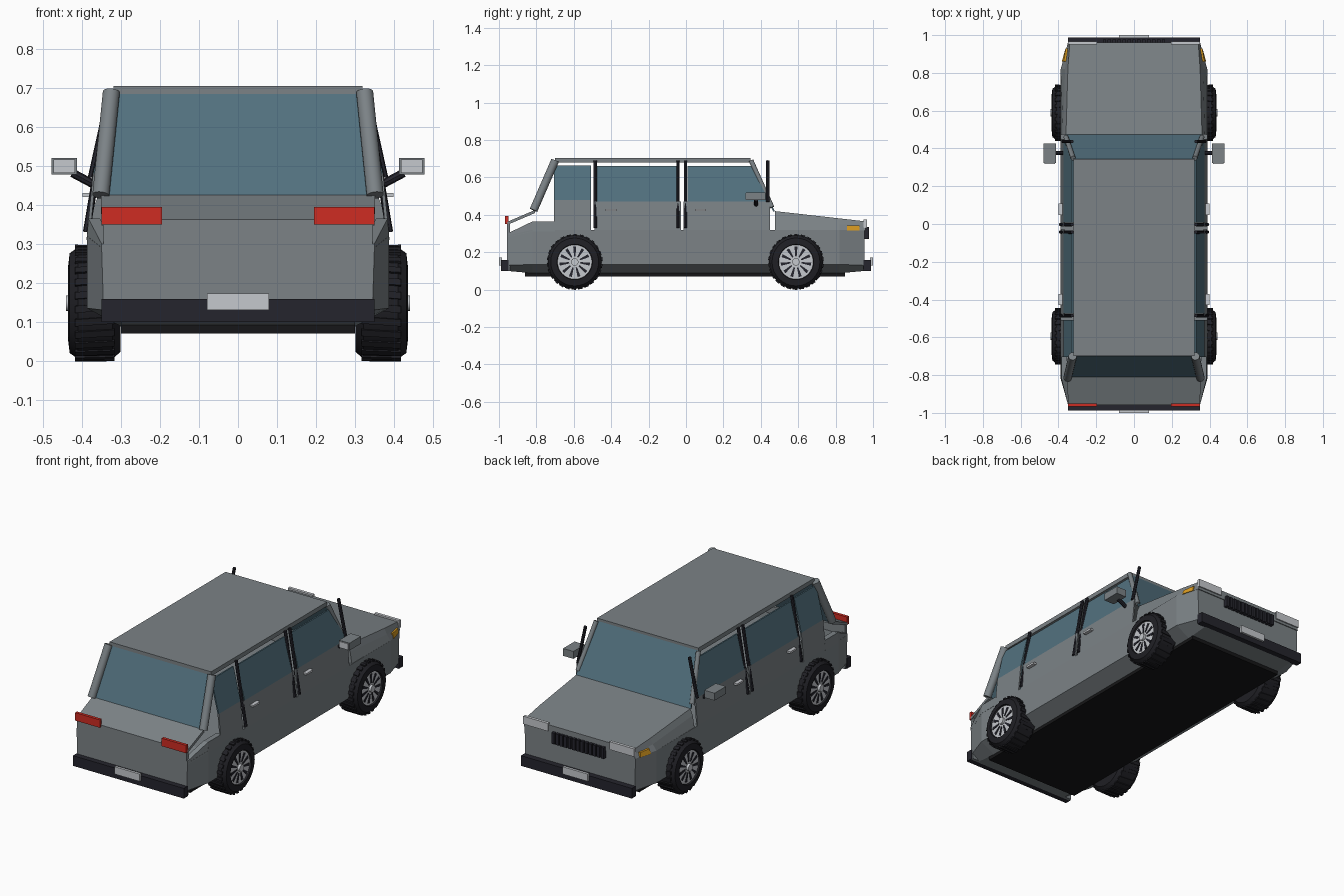
import bpy, bmesh, math
from mathutils import Vector, Matrix

if "Cube" in bpy.data.objects:
    bpy.data.objects.remove(bpy.data.objects["Cube"])


def material(name, r, g, b):
    m = bpy.data.materials.new(name)
    m.diffuse_color = (r, g, b, 1)
    m.use_nodes = True
    for n in m.node_tree.nodes:
        if n.type == "BSDF_PRINCIPLED":
            n.inputs["Base Color"].default_value = (r, g, b, 1)
    return m


PAINT = material("grey paint", .20, .225, .24)
GLASS = material("blue glass", .085, .165, .21)
TRIM = material("dark trim", .018, .018, .026)
RUBBER = material("tyre rubber", .014, .014, .018)
FLOOR = material("black floor", .008, .008, .009)
SILVER = material("silver", .56, .58, .61)
RED = material("red lens", .62, .025, .016)
AMBER = material("amber lens", .70, .33, .015)


def finish(name, bm, mat, smooth=False):
    bmesh.ops.recalc_face_normals(bm, faces=bm.faces)
    me = bpy.data.meshes.new(name)
    bm.to_mesh(me)
    bm.free()
    me.materials.append(mat)
    ob = bpy.data.objects.new(name, me)
    bpy.context.collection.objects.link(ob)
    if smooth:
        bpy.ops.object.select_all(action="DESELECT")
        ob.select_set(True)
        bpy.context.view_layer.objects.active = ob
        bpy.ops.object.shade_smooth_by_angle(angle=math.radians(35))
    return ob


def loft(name, rings, mat, closed=False, smooth=False):
    """Skin a row of equal rings, with caps unless the row closes on itself."""
    bm = bmesh.new()
    rows = [[bm.verts.new(p) for p in ring] for ring in rings]
    n = len(rows[0])
    pairs = list(zip(rows, rows[1:])) + ([(rows[-1], rows[0])] if closed else [])
    for a, b in pairs:
        for i in range(n):
            j = (i + 1) % n
            bm.faces.new((a[i], a[j], b[j], b[i]))
    if not closed:
        bm.faces.new(rows[0])
        bm.faces.new(rows[-1])
    return finish(name, bm, mat, smooth)


def box(name, x, y, z, mat):
    ring = lambda h: [(x[0], y[0], h), (x[1], y[0], h), (x[1], y[1], h), (x[0], y[1], h)]
    return loft(name, [ring(z[0]), ring(z[1])], mat)


def sheet(name, pts, depth, mat):
    """Thin solid from a polygon and a thickness vector."""
    d = Vector(depth)
    return loft(name, [pts, [Vector(p) + d for p in pts]], mat)


def rod(name, a, b, r, mat, sides=12):
    a, b = Vector(a), Vector(b)
    q = (b - a).to_track_quat("Z", "Y")
    circle = [q @ Vector((r * math.cos(t), r * math.sin(t), 0))
              for t in (2 * math.pi * i / sides for i in range(sides))]
    return loft(name, [[a + c for c in circle], [b + c for c in circle]], mat, smooth=sides > 8)


def hull(name, stations, mat):
    """Body volume from half cross-sections along y."""
    rings = []
    for y, half in stations:
        rings.append([(x, y, z) for x, z in half] + [(-x, y, z) for x, z in reversed(half)])
    return loft(name, rings, mat)


def wall(z):
    """Half width of the cabin side at a height."""
    if z < .47:
        return .388 - (z - .32) * .09
    return .3745 - (z - .47) * .24


# Lower body, engine cover and floor
hull("lower_body", [
    (-.955, [(.30, .10), (.345, .13), (.35, .29)]),
    (-.82, [(.30, .088), (.388, .135), (.388, .32)]),
    (.82, [(.30, .088), (.388, .135), (.388, .32)]),
    (.955, [(.30, .10), (.345, .13), (.35, .315)])], PAINT)
hull("hood", [
    (.475, [(.386, .32), (.375, .385), (.36, .42)]),
    (.82, [(.388, .32), (.365, .35), (.35, .381)]),
    (.96, [(.35, .315), (.346, .34), (.34, .365)])], PAINT)
box("floor_pan", (-.30, .30), (-.86, .85), (.07, .095), FLOOR)

# Tailgate, sloping deck and roof
box("tailgate", (-.345, .345), (-.957, -.94), (.10, .362), PAINT)
sheet("rear_deck", [(-.35, -.957, .362), (.35, -.957, .362), (.352, -.81, .425), (-.352, -.81, .425)],
      (0, .004, -.015), PAINT)
box("roof", (-.32, .32), (-.70, .345), (.68, .705), PAINT)

# Windscreen and rear window
sheet("windscreen", [(-.362, .475, .42), (.362, .475, .42), (.32, .345, .69), (-.32, .345, .69)],
      (0, -.008, -.004), GLASS)
sheet("rear_window", [(-.345, -.81, .425), (.345, -.81, .425), (.318, -.70, .685), (-.318, -.70, .685)],
      (0, .008, -.004), GLASS)

# Bumpers, plates and lamps at both ends
for end, s in (("rear", -1), ("front", 1)):
    box(end + "_bumper", (-.35, .35), (s * .95, s * .988), (.10, .158), TRIM)
    box(end + "_plate", (-.08, .08), (s * .985, s), (.13, .172), SILVER)
    for side, k in (("left", 1), ("right", -1)):
        z = (.35, .395) if s < 0 else (.33, .375)
        box(f"{side}_{end}_lamp", (k * .195, k * .35), (s * .95, s * .967), z,
            RED if s < 0 else SILVER)

# Grille bars
for i in range(13):
    x = -.156 + i * .026
    box("grille_bar", (x - .009, x + .009), (.95, .978), (.272, .335), TRIM)


def wheel(side, k, end, y):
    zc, n = .148, 32

    def at(x, r, t):
        return (k * x, y + r * math.cos(t), zc + r * math.sin(t))

    def lathe(name, profile, mat):
        rings = [[at(x, r, 2 * math.pi * i / n) for x, r in profile] for i in range(n)]
        return loft(name, rings, mat, closed=True, smooth=True)

    lathe(f"{side}_{end}_tyre", [(.302, .06), (.302, .125), (.322, .144), (.41, .144),
                                 (.432, .128), (.436, .095), (.42, .09), (.42, .06)], RUBBER)
    rod(f"{side}_{end}_rim", (k * .31, y, zc), (k * .427, y, zc), .092, SILVER, n)
    rod(f"{side}_{end}_hub", (k * .42, y, zc), (k * .441, y, zc), .02, SILVER, 16)
    # Dark openings between spokes
    for i in range(11):
        t = 2 * math.pi * i / 11 + math.pi / 2
        pts = [at(.425, .03, t - .12), at(.425, .03, t + .12),
               at(.425, .082, t + .1), at(.425, .082, t - .1)]
        sheet("rim_slot", pts, (k * .005, 0, 0), TRIM)
    # Tread blocks
    for i in range(26):
        t = 2 * math.pi * i / 26
        pts = [at(.317, .14, t), at(.317, .148, t), at(.418, .148, t + .05), at(.418, .14, t + .05)]
        d = Vector((0, -math.sin(t), math.cos(t))) * .018
        sheet("tread_block", pts, d, RUBBER)


for side, k in (("left", 1), ("right", -1)):
    def panel(name, yz, mat, thick=.008):
        return sheet(f"{side}_{name}", [(k * wall(z), y, z) for y, z in yz], (-k * thick, 0, 0), mat)

    # Door skins, rear quarter and their windows
    panel("rear_quarter", [(-.705, .32), (-.508, .32), (-.508, .48), (-.705, .48)], PAINT)
    panel("rear_door", [(-.49, .32), (-.028, .32), (-.028, .47), (-.49, .47)], PAINT)
    panel("front_door", [(-.014, .32), (.45, .32), (.45, .47), (-.014, .47)], PAINT)
    panel("quarter_window", [(-.705, .48), (-.508, .48), (-.508, .665), (-.705, .665)], GLASS)
    panel("rear_door_window", [(-.475, .47), (-.05, .47), (-.05, .66), (-.475, .66)], GLASS)
    panel("front_door_window", [(.008, .47), (.445, .47), (.352, .66), (.008, .66)], GLASS)
    panel("rear_shoulder", [(-.82, .31), (-.70, .31), (-.70, .365), (-.82, .365)], PAINT, .03)
    sheet(f"{side}_tail_shoulder", [(k * .35, -.955, .28), (k * .388, -.82, .31),
                                    (k * .384, -.82, .365), (k * .35, -.955, .30)],
          (-k * .03, 0, 0), PAINT)

    # Roof pillars
    rod(f"{side}_rear_pillar", (k * .352, -.815, .425), (k * .325, -.70, .69), .022, PAINT, 16)
    rod(f"{side}_front_pillar", (k * .36, .46, .44), (k * .322, .348, .69), .013, PAINT)
    for y, low in ((-.485, .33), (-.043, .33), (-.003, .33), (.437, .47)):
        rod(f"{side}_door_post", (k * (wall(low) + .002), y, low), (k * .328, y, .69), .009, TRIM, 8)

    # Mirror, handles and side indicator
    box(f"{side}_mirror", (k * .413, k * .478), (.322, .425), (.478, .52), PAINT)
    box(f"{side}_mirror_glass", (k * .418, k * .473), (.317, .323), (.482, .516), SILVER)
    rod(f"{side}_mirror_arm", (k * .365, .375, .45), (k * .425, .375, .482), .011, TRIM, 8)
    for y in (-.40, .078):
        box(f"{side}_door_handle", (k * .375, k * .399), (y - .03, y + .03), (.42, .431), SILVER)
    sheet(f"{side}_indicator", [(k * .382, .86, .315), (k * .363, .928, .315),
                                (k * .361, .928, .342), (k * .372, .86, .342)],
          (-k * .025, 0, 0), AMBER)

    for end, y in (("rear", -.595), ("front", .588)):
        wheel(side, k, end, y)
